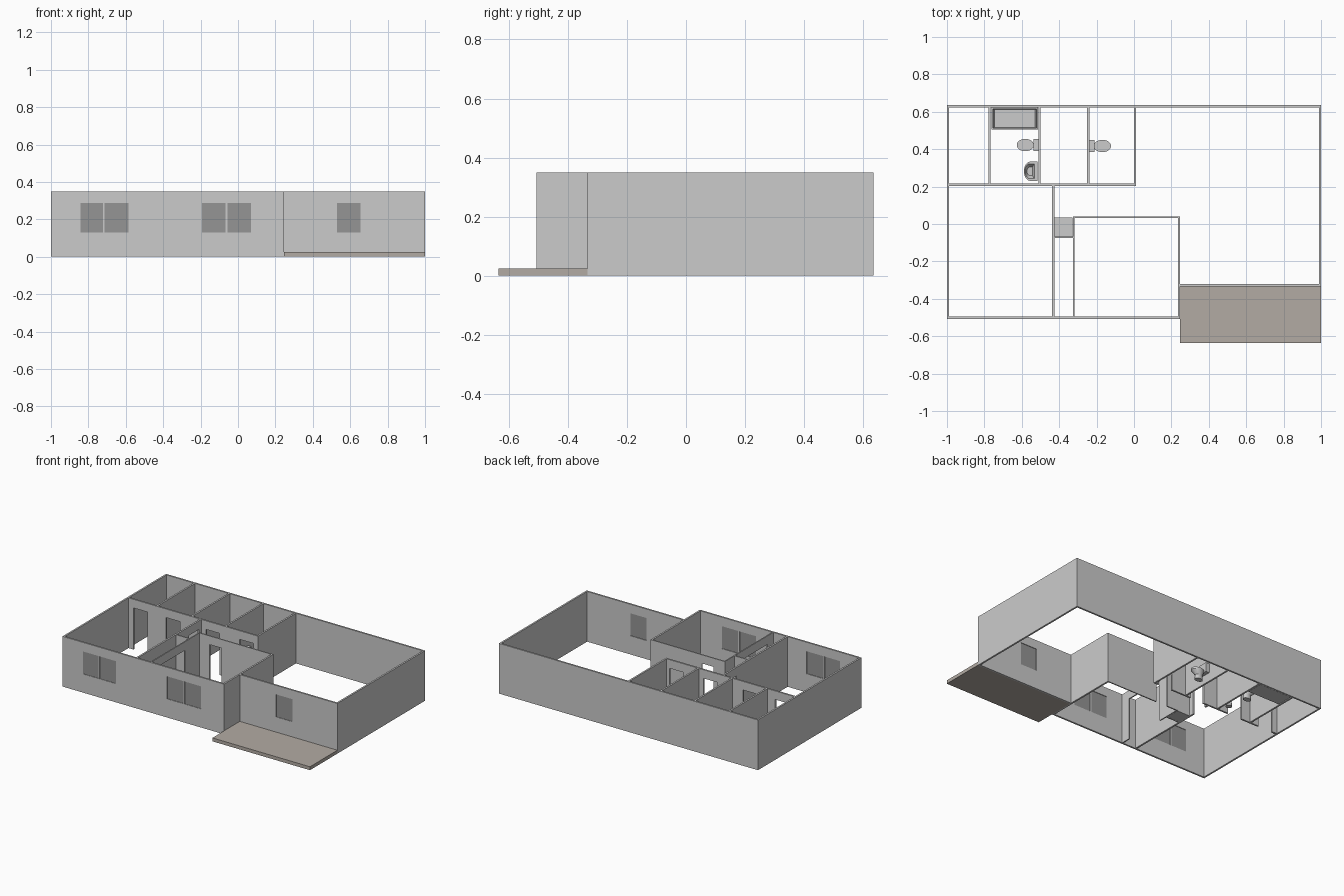
import bpy, bmesh, math

if "Cube" in bpy.data.objects:
    bpy.data.objects.remove(bpy.data.objects["Cube"])

H, DOOR = 0.35, 0.29
WZ0, WZ1 = 0.13, 0.287


def material(name, c):
    m = bpy.data.materials.new(name)
    m.diffuse_color = (*c, 1)
    m.use_nodes = True
    m.node_tree.nodes["Principled BSDF"].inputs["Base Color"].default_value = m.diffuse_color
    return m


def finish(name, bm, mat=None):
    bmesh.ops.recalc_face_normals(bm, faces=bm.faces[:])
    me = bpy.data.meshes.new(name)
    bm.to_mesh(me)
    bm.free()
    ob = bpy.data.objects.new(name, me)
    bpy.context.collection.objects.link(ob)
    if mat:
        me.materials.append(mat)
    return ob


def add_box(bm, x0, x1, y0, y1, z0, z1):
    vs = bmesh.ops.create_cube(bm, size=1)["verts"]
    for v in vs:
        v.co = ((x0 + x1) / 2 + v.co.x * (x1 - x0),
                (y0 + y1) / 2 + v.co.y * (y1 - y0),
                (z0 + z1) / 2 + v.co.z * (z1 - z0))


def box(name, *dims, mat=None):
    bm = bmesh.new()
    add_box(bm, *dims)
    return finish(name, bm, mat)


def cut(ob, boxes):
    bm = bmesh.new()
    for b in boxes:
        add_box(bm, *b)
    cutter = finish(ob.name + "_cutter", bm)
    cutter.hide_render = True
    cutter.hide_set(True)
    cutter.display_type = 'WIRE'
    mod = ob.modifiers.new("openings", 'BOOLEAN')
    mod.object = cutter
    mod.operation = 'DIFFERENCE'
    mod.solver = 'EXACT'


def wall_x(name, y, x0, x1, doors=(), t=0.012):
    ob = box(name, x0, x1, y - t / 2, y + t / 2, 0, H)
    if doors:
        cut(ob, [(a, b, y - .05, y + .05, -.05, DOOR) for a, b in doors])


def wall_y(name, x, y0, y1, doors=(), t=0.012):
    ob = box(name, x - t / 2, x + t / 2, y0, y1, 0, H)
    if doors:
        cut(ob, [(x - .04, x + .04, a, b, -.05, DOOR) for a, b in doors])


def loft(name, rings, n=24, square_right=False):
    """Stack of ellipses (cx, cy, rx, ry, z); optionally flat on the +x half."""
    bm = bmesh.new()
    loops = []
    for cx, cy, rx, ry, z in rings:
        loop = []
        for i in range(n):
            a = 2 * math.pi * i / n
            dx, dy = math.cos(a), math.sin(a)
            if square_right and dx > 0:
                k = 1 / max(abs(dx), abs(dy))
                dx, dy = dx * k, dy * k
            loop.append(bm.verts.new((cx + rx * dx, cy + ry * dy, z)))
        loops.append(loop)
    for a, b in zip(loops, loops[1:]):
        for i in range(n):
            bm.faces.new((a[i], a[(i + 1) % n], b[(i + 1) % n], b[i]))
    bm.faces.new(loops[0])
    bm.faces.new(loops[-1])
    ob = finish(name, bm)
    bpy.ops.object.select_all(action='DESELECT')
    ob.select_set(True)
    bpy.context.view_layer.objects.active = ob
    bpy.ops.object.shade_smooth_by_angle(angle=math.radians(35))
    return ob


porch_mat = material("porch", (0.45, 0.41, 0.37))
glass_mat = material("glass", (0.30, 0.30, 0.30))

# outer shell
t = 0.012
outer = [(-1, -.507), (.247, -.507), (.247, -.333), (1, -.333), (1, .635), (-1, .635)]
inner = [(-1 + t, -.507 + t), (.247 - t, -.507 + t), (.247 - t, -.333 + t),
         (1 - t, -.333 + t), (1 - t, .635 - t), (-1 + t, .635 - t)]
bm = bmesh.new()
R = [[bm.verts.new((x, y, z)) for x, y in p] for p, z in
     ((outer, 0), (outer, H), (inner, H), (inner, 0))]
for k in range(4):
    a, b = R[k], R[(k + 1) % 4]
    for i in range(6):
        j = (i + 1) % 6
        bm.faces.new((a[i], a[j], b[j], b[i]))
shell = finish("outer_walls", bm)

# windows
windows = [(-.843, -.722, -.507), (-.713, -.585, -.507), (-.192, -.066, -.507),
           (-.056, .07, -.507), (.528, .655, -.333)]
cut(shell, [(a, b, y - .05, y + .05, WZ0, WZ1) for a, b, y in windows])
for a, b, y in windows:
    box("window_pane", a, b, y + .003, y + .008, WZ0, WZ1, mat=glass_mat)

# interior walls
wall_x("hall_back_wall", .21, -.988, .011,
       [(-.95, -.84), (-.70, -.59), (-.39, -.285), (-.13, -.025)])
for x in (-.773, -.505, -.245, .005):
    wall_y("room_divider", x, .216, .623)
wall_y("bedroom_wall", -.432, -.495, .204, [(.07, .18)])
wall_y("closet_wall", -.323, -.495, .039, [(-.43, -.13)], t=.008)
wall_x("closet_end_wall", -.071, -.426, -.327, t=.008)
wall_x("hall_front_wall", .035, -.319, .247, [(-.24, -.15)], t=.008)
wall_y("entry_wall", .241, -.335, .031)

# porch and heater
box("porch_slab", .247, 1, -.635, -.333, 0, .024, mat=porch_mat)
box("heater_cabinet", -.426, -.328, -.066, .034, 0, .25)

# bathtub
tub = box("bathtub", -.762, -.513, .505, .622, 0, .07)
bm = bmesh.new()
bm.from_mesh(tub.data)
top = max(bm.faces, key=lambda f: f.calc_center_median().z)
bmesh.ops.inset_region(bm, faces=[top], thickness=.01)
low = bmesh.ops.extrude_discrete_faces(bm, faces=[top])["faces"][0]
c = low.calc_center_median()
for v in low.verts:
    v.co = c + (v.co - c) * .93
    v.co.z = .02
bm.to_mesh(tub.data)
bm.free()


# toilets: s is the direction from wall to bowl
def toilet(x, y, s):
    a, b = sorted((x, x + s * .027))
    box("toilet_tank", a, b, y - .033, y + .033, .06, .125)
    cx = x + s * .07
    loft("toilet_bowl", [(cx - s * .01, y, .03, .02, 0), (cx - s * .01, y, .026, .018, .03),
                         (cx, y, .046, .033, .058), (cx, y, .046, .033, .07)])


toilet(-.511, .422, -1)
toilet(-.239, .417, 1)

# basin on a pedestal
loft("basin", [(-.55, .282, .025, .03, .09), (-.553, .282, .036, .052, .125),
               (-.553, .282, .036, .052, .135), (-.558, .282, .025, .04, .135),
               (-.558, .282, .014, .022, .108)], square_right=True)
loft("basin_pedestal", [(-.54, .282, .02, .02, 0), (-.54, .282, .014, .014, .09)])
